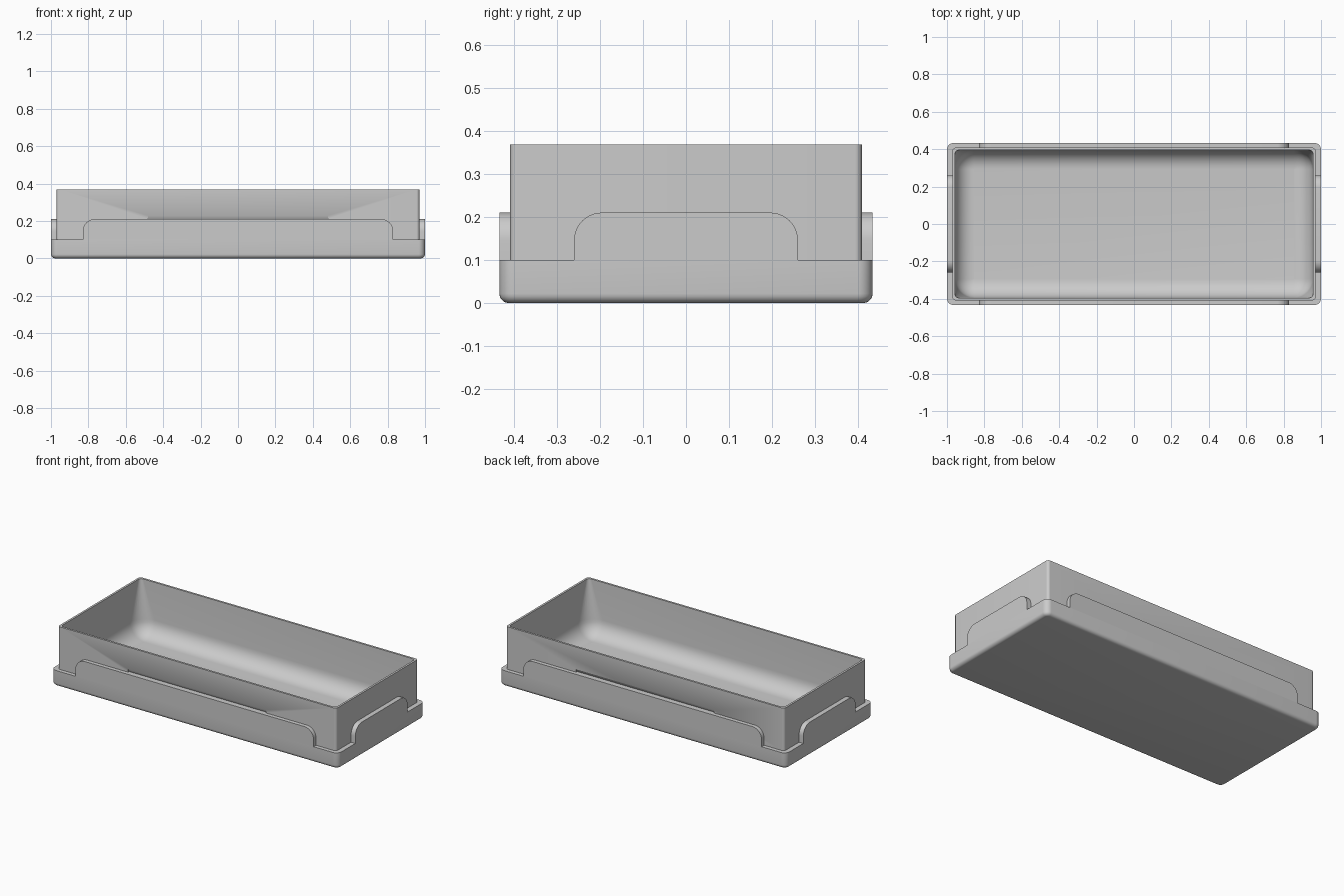
import bpy, bmesh, math
from mathutils import Matrix, Vector

cube = bpy.data.objects.get("Cube")
if cube:
    bpy.data.objects.remove(cube, do_unlink=True)

grey = bpy.data.materials.new("light grey")
grey.use_nodes = True
grey.diffuse_color = (0.6, 0.6, 0.6, 1)
grey.node_tree.nodes["Principled BSDF"].inputs["Base Color"].default_value = (0.6, 0.6, 0.6, 1)

BASE = (1.0, 0.433)      # half sizes of the base
WALL = (0.97, 0.408)     # half sizes of the upper wall
CAVITY = (0.957, 0.395)  # half sizes of the opening
LEDGE, TAB_TOP, RIM, FLOOR = 0.1, 0.21, 0.368, 0.03
STEPS = 8


def make_object(name, bm):
    bmesh.ops.recalc_face_normals(bm, faces=bm.faces)
    mesh = bpy.data.meshes.new(name)
    bm.to_mesh(mesh)
    bm.free()
    mesh.materials.append(grey)
    obj = bpy.data.objects.new(name, mesh)
    bpy.context.collection.objects.link(obj)
    return obj


def smooth(obj):
    bpy.ops.object.select_all(action='DESELECT')
    obj.select_set(True)
    bpy.context.view_layer.objects.active = obj
    bpy.ops.object.shade_smooth_by_angle(angle=math.radians(30))


def ring(bm, half, inset, radius, z):
    """Rounded rectangle of vertices at height z."""
    hx, hy = half[0] - inset, half[1] - inset
    verts = []
    for q, (sx, sy) in enumerate([(1, 1), (-1, 1), (-1, -1), (1, -1)]):
        for i in range(STEPS + 1):
            a = (q + i / STEPS) * math.pi / 2
            verts.append(bm.verts.new((sx * (hx - radius) + radius * math.cos(a),
                                       sy * (hy - radius) + radius * math.sin(a), z)))
    return verts


def extrude_profile(name, points, depth, matrix):
    """Profile in (u, v) pushed along the third axis, then placed."""
    bm = bmesh.new()
    face = bm.faces.new([bm.verts.new((u, v, 0)) for u, v in points])
    out = bmesh.ops.extrude_face_region(bm, geom=[face])
    moved = [v for v in out["geom"] if isinstance(v, bmesh.types.BMVert)]
    bmesh.ops.translate(bm, verts=moved, vec=(0, 0, depth))
    bm.transform(matrix)
    return make_object(name, bm)


# Tray: rings run up the outside, over the rim and down into the cavity
bm = bmesh.new()
rings = []
edge, fillet = 0.022, 0.1
for i in range(6):
    a = i / 5 * math.pi / 2
    d = edge * (1 - math.sin(a))
    rings.append(ring(bm, BASE, d, 0.035 - d, edge * (1 - math.cos(a))))
rings.append(ring(bm, BASE, 0, 0.035, LEDGE))
rings.append(ring(bm, WALL, 0, 0.016, LEDGE))
rings.append(ring(bm, WALL, 0, 0.016, RIM))
rings.append(ring(bm, CAVITY, 0, 0.02, RIM))
for i in range(9):
    a = i / 8 * math.pi / 2
    d = fillet * (1 - math.cos(a))
    rings.append(ring(bm, CAVITY, d, fillet - d + 0.002, FLOOR + fillet * (1 - math.sin(a))))
for low, high in zip(rings, rings[1:]):
    for i in range(len(low)):
        j = (i + 1) % len(low)
        bm.faces.new((low[i], low[j], high[j], high[i]))
bm.faces.new(rings[0])
bm.faces.new(rings[-1])
tray = make_object("tray", bm)

# Finger grooves with a sloping top, cut into both long walls
for name, turn in (("front", 0), ("back", math.pi)):
    place = (Matrix.Rotation(turn, 4, 'Z')
             @ Matrix.Translation((-0.48, -WALL[1], TAB_TOP))
             @ Matrix(((0, 0, 1, 0), (1, 0, 0, 0), (0, 1, 0, 0), (0, 0, 0, 1))))
    cutter = extrude_profile(name + "_groove_cutter",
                             [(-0.01, 0), (0.01, 0), (0, 0.018), (-0.01, 0.018)], 0.96, place)
    cutter.hide_render = True
    mod = tray.modifiers.new(name + "_groove", 'BOOLEAN')
    mod.operation = 'DIFFERENCE'
    mod.solver = 'EXACT'
    mod.object = cutter
    bpy.context.view_layer.objects.active = tray
    bpy.ops.object.modifier_apply(modifier=mod.name)
    bpy.data.objects.remove(cutter, do_unlink=True)
smooth(tray)


# Raised tabs with rounded shoulders, one on each side
def tab(name, half_width, outer, inner, turn):
    r = 0.065
    points = [(-half_width, LEDGE), (half_width, LEDGE)]
    for side in (1, -1):
        arc = [i / 10 * math.pi / 2 for i in range(11)]
        for a in arc if side == 1 else reversed(arc):
            points.append((side * (half_width - r + r * math.cos(a)),
                           TAB_TOP - r + r * math.sin(a)))
    place = (Matrix.Rotation(turn, 4, 'Z') @ Matrix.Translation((0, -inner, 0))
             @ Matrix.Rotation(math.pi / 2, 4, 'X'))
    smooth(extrude_profile(name, points, outer - inner, place))


for name, turn in (("front_tab", 0), ("back_tab", math.pi)):
    tab(name, 0.83, BASE[1], WALL[1], turn)
for name, turn in (("left_tab", math.pi / 2), ("right_tab", -math.pi / 2)):
    tab(name, 0.26, BASE[0], WALL[0], turn)
